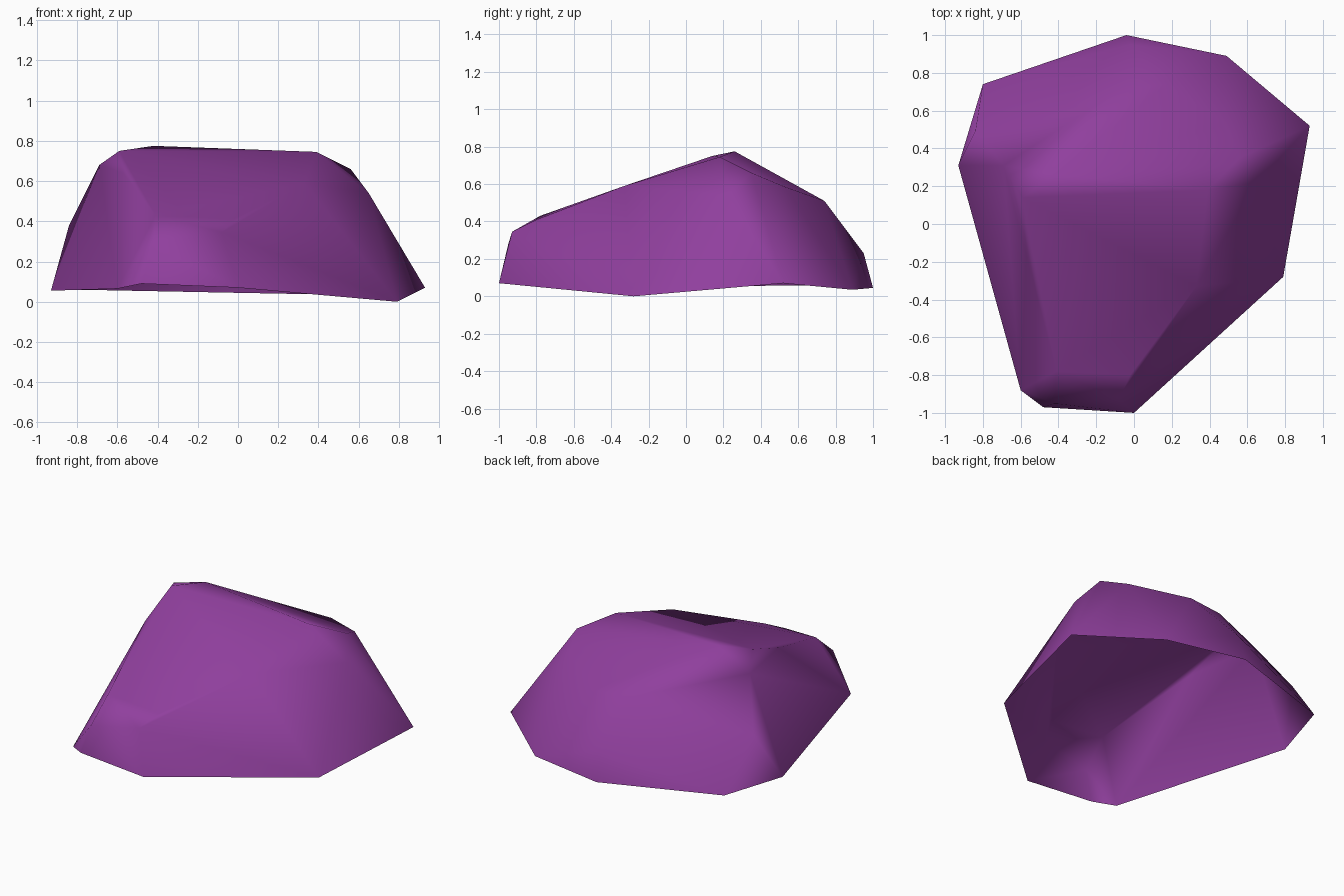
import bpy, bmesh

cube = bpy.data.objects.get("Cube")
if cube:
    bpy.data.objects.remove(cube, do_unlink=True)

# Purple stone colour
COLOUR = (0.28, 0.05, 0.34, 1.0)
purple = bpy.data.materials.new("purple_stone")
purple.use_nodes = True
purple.diffuse_color = COLOUR
bsdf = purple.node_tree.nodes["Principled BSDF"]
bsdf.inputs["Base Color"].default_value = COLOUR
bsdf.inputs["Roughness"].default_value = 0.9

# Ground rim, counter-clockwise from the back
rim = [
    (-0.04, 1.0, 0.045), (-0.8, 0.74, 0.06), (-0.93, 0.31, 0.055),
    (-0.6, -0.88, 0.065), (-0.48, -0.97, 0.09), (0, -1, 0.07),
    (0.79, -0.28, 0), (0.93, 0.52, 0.07), (0.49, 0.89, 0.035),
]
# Corners of the sloping top
top = [
    (0.39, 0.18, 0.745), (0.33, -0.33, 0.59), (-0.02, -0.8, 0.41),
    (-0.41, -0.78, 0.43), (-0.57, -0.16, 0.64), (-0.59, 0.14, 0.75),
    (-0.42, 0.26, 0.775),
]
# Chipped shoulders between the top and the rim
shoulders = [
    (0.56, 0.35, 0.66), (0.65, 0.22, 0.54), (0.49, 0.53, 0.585),
    (0.17, 0.74, 0.51), (-0.08, 0.71, 0.51), (-0.02, 0.95, 0.23),
    (-0.84, 0.49, 0.38), (-0.69, 0.31, 0.68),
    (-0.42, -0.95, 0.28), (-0.08, -0.93, 0.345),
]

# Rock shell: convex skin over the corners, open underneath
bm = bmesh.new()
base = {bm.verts.new(p) for p in rim}
for p in top + shoulders:
    bm.verts.new(p)
bmesh.ops.convex_hull(bm, input=bm.verts[:])
bmesh.ops.delete(bm, geom=[f for f in bm.faces if base.issuperset(f.verts)],
                 context="FACES")
loose = [v for v in bm.verts if not v.link_faces]
bmesh.ops.delete(bm, geom=loose, context="VERTS")
bmesh.ops.recalc_face_normals(bm, faces=bm.faces[:])
if sum(f.normal.z * f.calc_area() for f in bm.faces) < 0:
    bmesh.ops.reverse_faces(bm, faces=bm.faces[:])
for f in bm.faces:
    f.smooth = True

mesh = bpy.data.meshes.new("rock")
bm.to_mesh(mesh)
bm.free()
mesh.materials.append(purple)
rock = bpy.data.objects.new("rock", mesh)
bpy.context.collection.objects.link(rock)

# Keep the broad facets flat, blending only near their edges
rock.modifiers.new("facet_normals", "WEIGHTED_NORMAL").weight = 50
